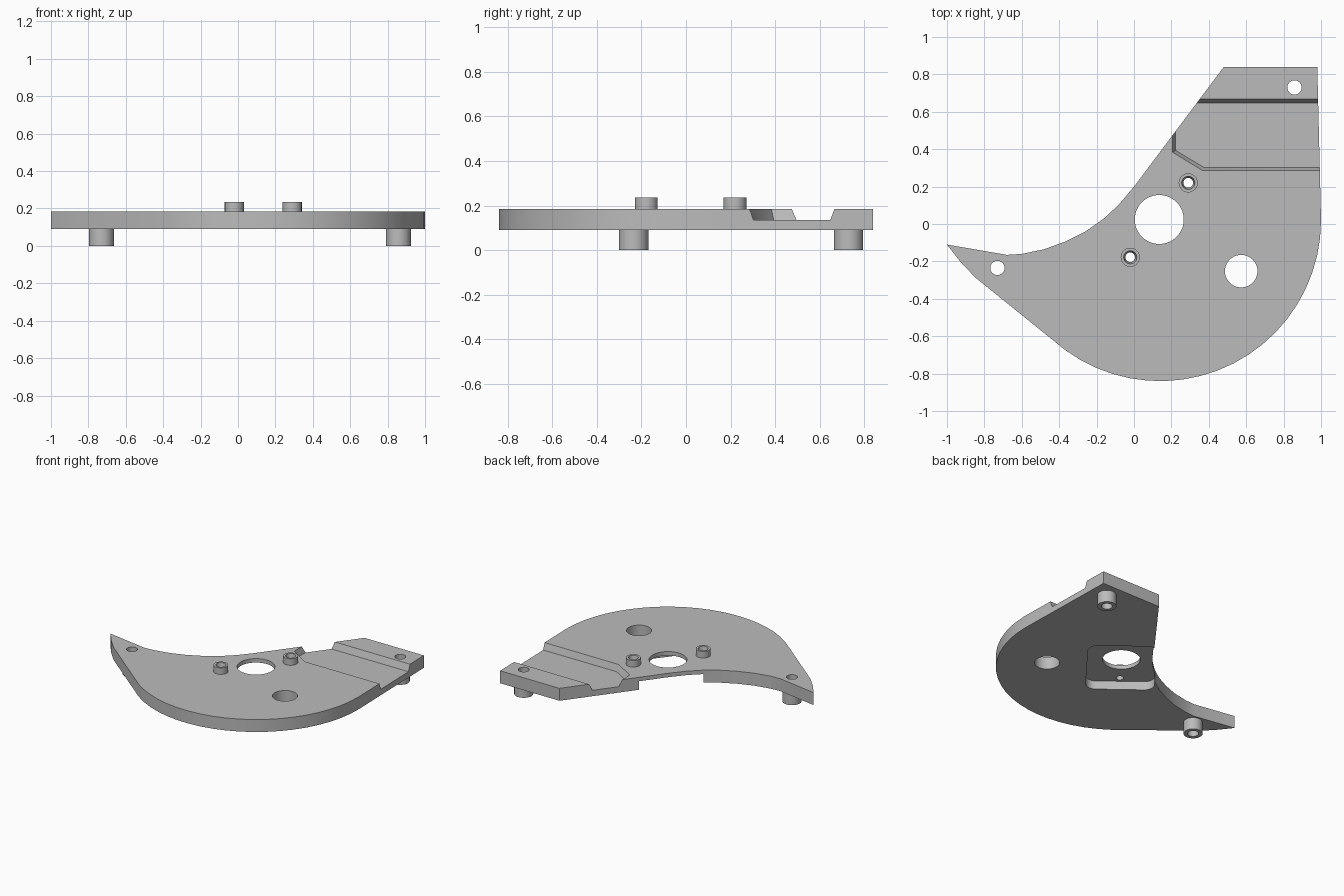
import bpy
import bmesh
from math import sin, cos, pi, radians
from mathutils import Matrix

old = bpy.data.objects.get("Cube")
if old:
    bpy.data.objects.remove(old, do_unlink=True)

BOTTOM, TOP, FLOOR, POCKET = 0.09, 0.185, 0.135, 0.155
SEGS = 40

grey = bpy.data.materials.new("plain grey")
grey.use_nodes = True
grey.diffuse_color = (0.5, 0.5, 0.5, 1)
grey.node_tree.nodes["Principled BSDF"].inputs["Base Color"].default_value = (0.5, 0.5, 0.5, 1)


def make(name, bm, fix=True):
    if fix:
        bmesh.ops.recalc_face_normals(bm, faces=bm.faces)
    mesh = bpy.data.meshes.new(name)
    bm.to_mesh(mesh)
    bm.free()
    mesh.materials.append(grey)
    ob = bpy.data.objects.new(name, mesh)
    bpy.context.collection.objects.link(ob)
    return ob


def loft(name, low, high, z0, z1):
    """Closed solid between two outlines with equal point counts."""
    bm = bmesh.new()
    a = [bm.verts.new((x, y, z0)) for x, y in low]
    b = [bm.verts.new((x, y, z1)) for x, y in high]
    bm.faces.new(a[::-1])
    bm.faces.new(b)
    for i in range(len(a)):
        j = (i + 1) % len(a)
        bm.faces.new((a[i], a[j], b[j], b[i]))
    return make(name, bm)


def arc(cx, cy, r, start, end, n):
    steps = [radians(start + (end - start) * i / n) for i in range(n + 1)]
    return [(cx + r * cos(t), cy + r * sin(t)) for t in steps]


def circle(c, r):
    return arc(*c, r, 0, 360, SEGS)[:-1]


def tube(name, c, profile):
    """Ring swept from a radius/height profile, open where it meets the plate."""
    bm = bmesh.new()
    rings = [[bm.verts.new((x, y, z)) for x, y in circle(c, r)] for r, z in profile]
    for a, b in zip(rings, rings[1:]):
        for i in range(SEGS):
            j = (i + 1) % SEGS
            bm.faces.new((a[j], a[i], b[i], b[j]))
    return make(name, bm, fix=False)


def smooth(ob):
    bpy.ops.object.select_all(action="DESELECT")
    bpy.context.view_layer.objects.active = ob
    ob.select_set(True)
    bpy.ops.object.shade_smooth_by_angle(angle=radians(30))


# Plate outline: round belly, straight back arm, concave inner edge, pointed tip
belly = arc(0.14, 0.02, 0.86, 234, 360, 20)
arm = [(0.98, 0.84), (0.48, 0.84), (0.0, 0.2)]
inner = [(-0.08, 0.105), (-0.16, 0.03), (-0.26, -0.04), (-0.37, -0.095),
         (-0.48, -0.135), (-0.6, -0.16), (-0.68, -0.165)]
tip = [(-1, -0.11), (-0.93, -0.2), (-0.85, -0.285)]
outline = belly + arm + inner + tip
plate = loft("plate", outline, outline, BOTTOM, TOP)

# Hole positions
centre = (0.135, 0.024)
feet = {"left_foot": (0.858, 0.73), "right_foot": (-0.73, -0.235)}
bosses = {"left_boss": (0.29, 0.22), "right_boss": (-0.02, -0.178)}
holes = [(centre, 0.131), ((0.573, -0.252), 0.087)]
holes += [(c, 0.038) for c in feet.values()] + [(c, 0.026) for c in bosses.values()]
cutters = [loft("hole_cutter", circle(c, r), circle(c, r), 0, 0.3) for c, r in holes]

# Channel with sloping walls across the arm
floor = [(1.2, 0.303), (0.373, 0.303), (0.222, 0.394), (0.222, 0.648), (1.2, 0.648)]
rim = [(1.2, 0.268), (0.361, 0.268), (0.19, 0.373), (0.19, 0.686), (1.2, 0.686)]
cutters.append(loft("channel_cutter", floor, rim, FLOOR, 2 * TOP - FLOOR))

# Round-cornered pocket under the centre hole, turned to follow the inner edge
hx, hy, r = 0.3, 0.238, 0.07
corners = []
for k, (sx, sy) in enumerate([(1, 1), (-1, 1), (-1, -1), (1, -1)]):
    corners += arc(sx * (hx - r), sy * (hy - r), r, 90 * k, 90 * k + 90, 8)
pocket = loft("pocket_cutter", corners, corners, 0, POCKET)
pocket.data.transform(Matrix.Translation((*centre, 0)) @ Matrix.Rotation(radians(52), 4, "Z"))
cutters.append(pocket)

# Cut the plate
bpy.context.view_layer.objects.active = plate
for cutter in cutters:
    cutter.hide_render = True
    mod = plate.modifiers.new("cut", "BOOLEAN")
    mod.operation = "DIFFERENCE"
    mod.solver = "EXACT"
    mod.object = cutter
    bpy.ops.object.modifier_apply(modifier=mod.name)
for cutter in cutters:
    bpy.data.objects.remove(cutter, do_unlink=True)
smooth(plate)

# Hollow feet below and screw bosses above
for name, c in feet.items():
    smooth(tube(name, c, [(0.066, BOTTOM), (0.066, 0), (0.038, 0), (0.038, BOTTOM)]))
for name, c in bosses.items():
    smooth(tube(name, c, [(0.026, TOP), (0.035, 0.235), (0.051, 0.235), (0.051, TOP)]))
